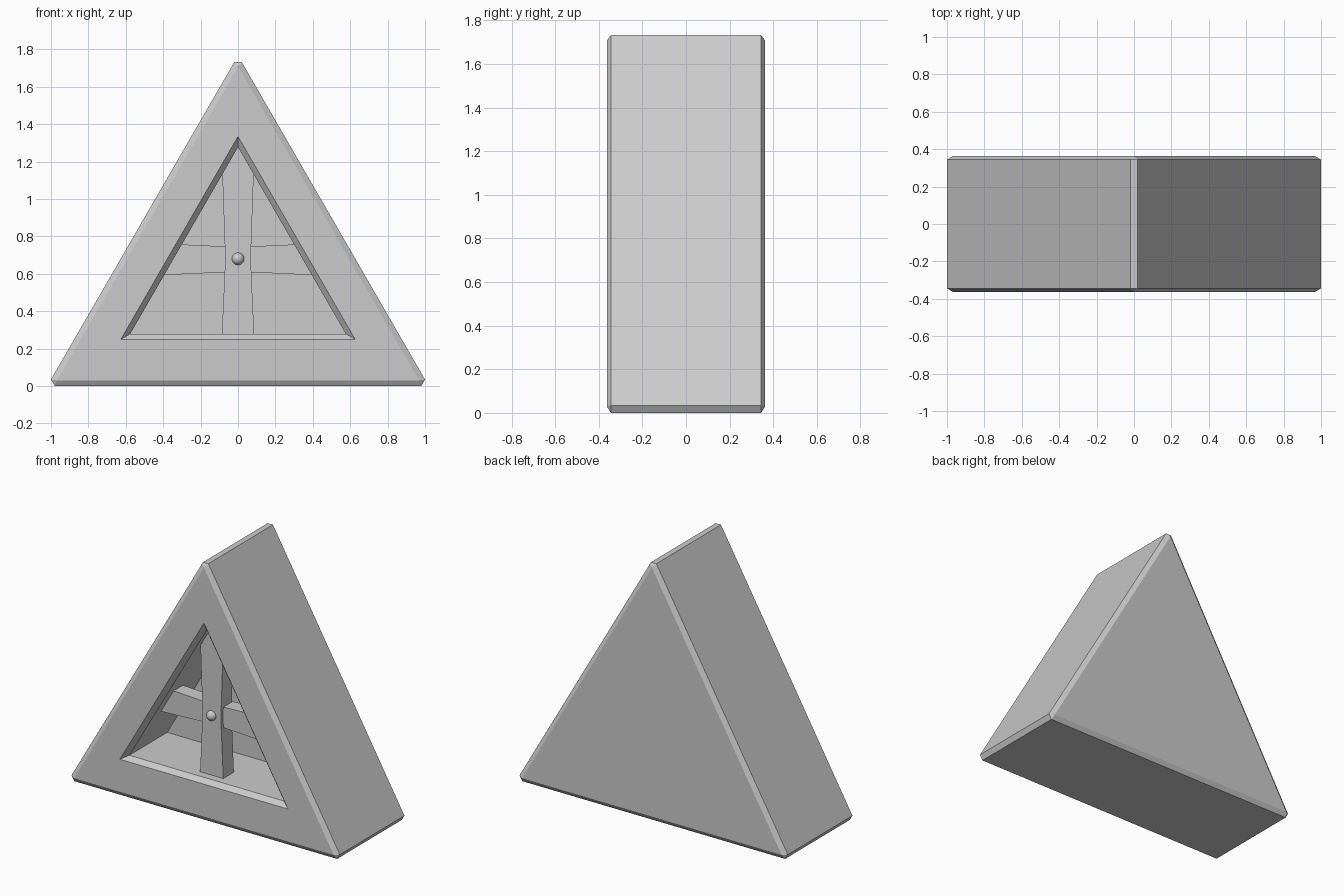
import bpy, bmesh, math
from mathutils import Vector

if "Cube" in bpy.data.objects:
    bpy.data.objects.remove(bpy.data.objects["Cube"])

S3 = math.sqrt(3)


def make_object(name, bm):
    bmesh.ops.recalc_face_normals(bm, faces=bm.faces[:])
    mesh = bpy.data.meshes.new(name)
    bm.to_mesh(mesh)
    bm.free()
    ob = bpy.data.objects.new(name, mesh)
    bpy.context.collection.objects.link(ob)
    return ob


def triangle(half, base, inset=0.0):
    """Equilateral triangle in x/z, moved inward by inset."""
    h = half - inset * S3
    z = base + inset
    return [(-h, z), (h, z), (0, z + h * S3)]


def loft(name, rings):
    """Closed solid through rings of 3D points."""
    bm = bmesh.new()
    vr = [[bm.verts.new(p) for p in r] for r in rings]
    n = len(vr[0])
    for a, b in zip(vr, vr[1:]):
        for i in range(n):
            j = (i + 1) % n
            bm.faces.new((a[i], a[j], b[j], b[i]))
    bm.faces.new(vr[0])
    bm.faces.new(vr[-1])
    return make_object(name, bm)


# Triangular block with chamfered edges
bm = bmesh.new()
tri = [Vector(p) for p in triangle(1.02, 0)]
for side in (-1, 1):
    for i, p in enumerate(tri):
        for k in (1, 2):
            q = p + (tri[(i + k) % 3] - p).normalized() * 0.04
            bm.verts.new((q.x, side * 0.344, q.y))
    for x, z in triangle(1.02, 0, 0.03):
        bm.verts.new((x, side * 0.363, z))
bmesh.ops.convex_hull(bm, input=bm.verts[:])
bmesh.ops.dissolve_limit(bm, angle_limit=0.02, verts=bm.verts[:], edges=bm.edges[:])
body = make_object("triangular_frame", bm)

# Triangular recess with a sloped lip
sections = [(-0.393, -0.03), (-0.333, 0.028), (0.07, 0.028)]
cutter = loft("recess_cutter", [[(x, y, z) for x, z in triangle(0.625, 0.25, inset)]
                                for y, inset in sections])
cutter.hide_render = True
mod = body.modifiers.new("recess", "BOOLEAN")
mod.operation = "DIFFERENCE"
mod.solver = "EXACT"
mod.object = cutter
bpy.context.view_layer.objects.active = body
body.select_set(True)
bpy.ops.object.modifier_apply(modifier=mod.name)
bpy.data.objects.remove(cutter)


def bar(name, stations, y0, y1, upright):
    """Waisted bar; stations are (position along bar, half width)."""
    rings = []
    for t, w in stations:
        corners = [(-w, y0), (w, y0), (w, y1), (-w, y1)]
        rings.append([(a, y, t) if upright else (t, y, 0.677 + a) for a, y in corners])
    return loft(name, rings)


# Crossed bars inside the recess
bar("upright_bar", [(0.26, 0.087), (0.677, 0.068), (1.31, 0.09)], -0.28, -0.167, True)
bar("cross_bar", [(-0.42, 0.085), (0, 0.066), (0.42, 0.085)], -0.257, -0.157, False)

# Round stud at the crossing
bpy.ops.mesh.primitive_uv_sphere_add(segments=24, ring_count=12, radius=0.033,
                                     location=(0, -0.28, 0.68))
stud = bpy.context.object
stud.name = "centre_stud"
bpy.ops.object.shade_smooth()
